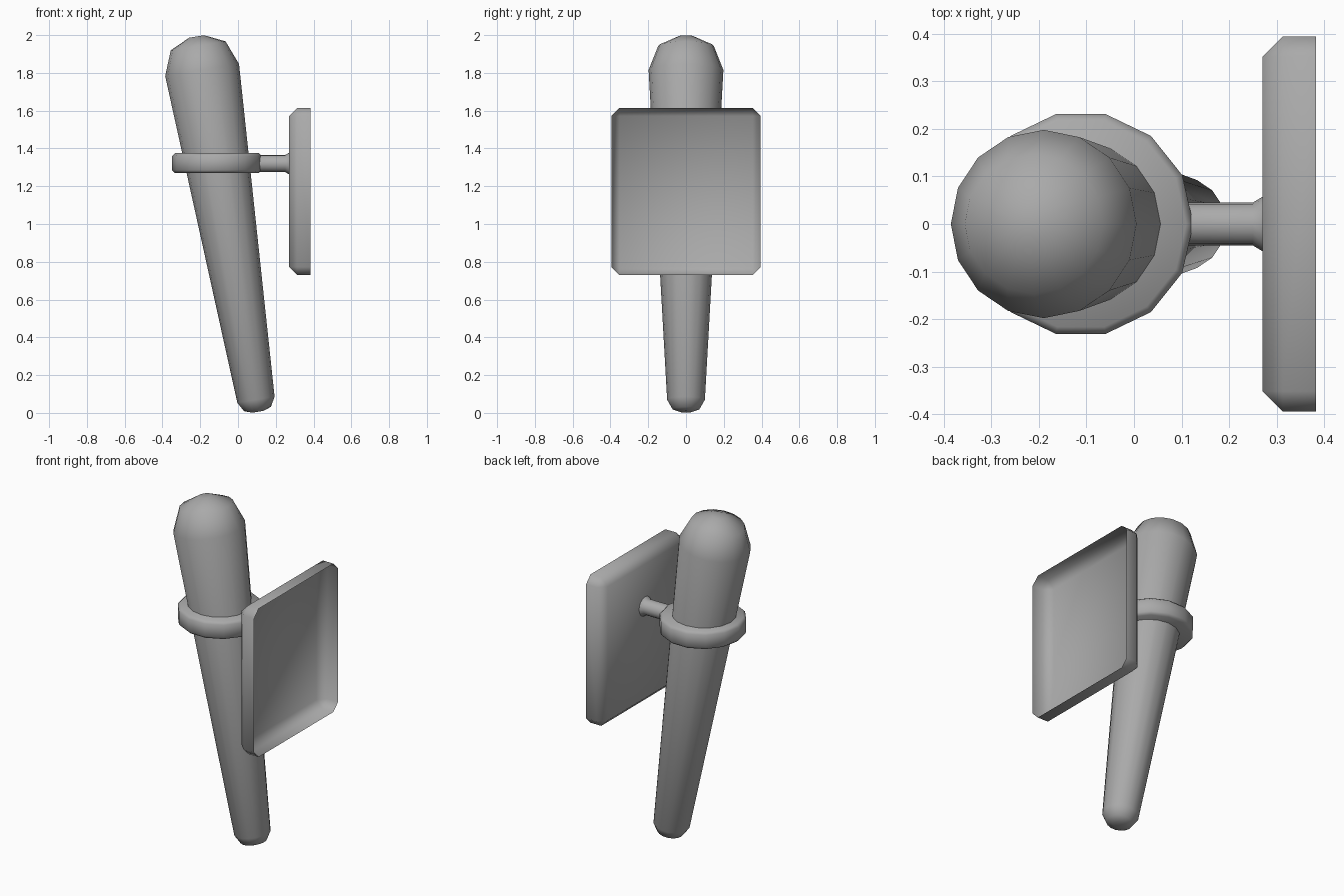
import bpy, bmesh, math
from mathutils import Vector, Matrix

cube = bpy.data.objects.get("Cube")
if cube:
    bpy.data.objects.remove(cube, do_unlink=True)

grey = bpy.data.materials.new("plain grey")
grey.use_nodes = True
tone = (0.4, 0.4, 0.4, 1)
grey.diffuse_color = tone
grey.node_tree.nodes["Principled BSDF"].inputs["Base Color"].default_value = tone


def finish(name, bm):
    """Turn a bmesh into a smooth-shaded grey object."""
    bmesh.ops.recalc_face_normals(bm, faces=bm.faces)
    mesh = bpy.data.meshes.new(name)
    bm.to_mesh(mesh)
    bm.free()
    mesh.materials.append(grey)
    obj = bpy.data.objects.new(name, mesh)
    bpy.context.collection.objects.link(obj)
    bpy.ops.object.select_all(action="DESELECT")
    obj.select_set(True)
    bpy.context.view_layer.objects.active = obj
    bpy.ops.object.shade_smooth_by_angle(angle=math.radians(60))
    return obj


def lathe(name, profile, sides, place, capped=True):
    """Revolve (radius, height) rings around local z, then place them."""
    bm = bmesh.new()
    rings = []
    for r, h in profile:
        angles = [math.tau * i / sides for i in range(sides)]
        rings.append([bm.verts.new(place @ Vector((r * math.cos(a), r * math.sin(a), h)))
                      for a in angles])
    for low, high in zip(rings, rings[1:]):
        for i in range(sides):
            j = (i + 1) % sides
            bm.faces.new((low[i], low[j], high[j], high[i]))
    if capped:
        bm.faces.new(rings[0][::-1])
        bm.faces.new(rings[-1])
    return finish(name, bm)


# Leaning tapered torch with rounded ends
foot, head = Vector((0.095, 0, 0.07)), Vector((-0.19, 0, 1.815))
length = (head - foot).length
lean = math.atan2(head.x - foot.x, head.z - foot.z)
torch_place = Matrix.Translation(foot) @ Matrix.Rotation(lean, 4, "Y")
lathe("torch", [(0.03, -0.065), (0.072, -0.05), (0.1, 0), (0.198, length),
                (0.147, length + 0.13), (0.04, length + 0.18)], 16, torch_place)

# Level holding ring with softened rims
lathe("holding_ring", [(0.222, 1.27), (0.237, 1.285), (0.237, 1.36), (0.222, 1.375)],
      14, Matrix.Translation((-0.112, 0, 0)))

# Arm that flares where it meets the plate
arm_place = Matrix.Translation((0, 0, 1.32)) @ Matrix.Rotation(math.pi / 2, 4, "Y")
lathe("arm", [(0.045, 0.08), (0.045, 0.25), (0.057, 0.27)], 16, arm_place, capped=False)

# Wall plate: bevelled box left open on the wall side
bm = bmesh.new()
depth = 0.22
bmesh.ops.create_cube(bm, size=1, matrix=Matrix.Translation((0.27 + depth / 2, 0, 1.172))
                      @ Matrix.Diagonal((depth, 0.79, 0.885, 1)))
bmesh.ops.bevel(bm, geom=bm.edges[:], offset=0.043, segments=1, affect="EDGES")
bmesh.ops.bisect_plane(bm, geom=bm.verts[:] + bm.edges[:] + bm.faces[:],
                       plane_co=(0.383, 0, 0), plane_no=(1, 0, 0), clear_outer=True)
finish("wall_plate", bm)
